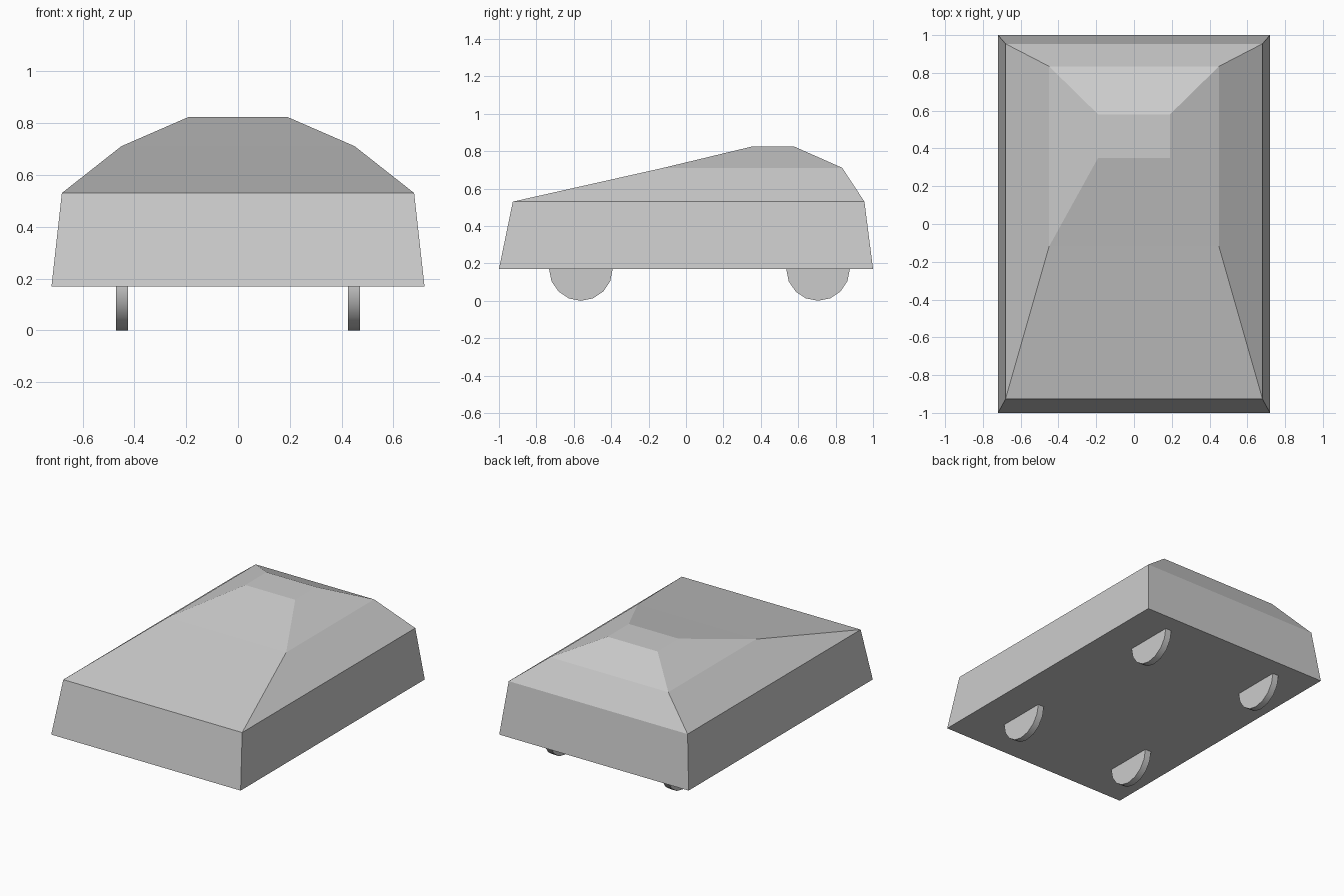
import bpy, bmesh, math

if "Cube" in bpy.data.objects:
    bpy.data.objects.remove(bpy.data.objects["Cube"])

# Body: stacked rectangular sections (half width, front y, back y, z)
sections = [
    (0.72, -1.0, 1.0, 0.17),
    (0.68, -0.926, 0.954, 0.53),
    (0.45, -0.12, 0.835, 0.711),
    (0.19, 0.35, 0.58, 0.824),
]
bm = bmesh.new()
rings = [[bm.verts.new(p) for p in ((-w, f, z), (w, f, z), (w, b, z), (-w, b, z))]
         for w, f, b, z in sections]
for lo, hi in zip(rings, rings[1:]):
    for i in range(4):
        j = (i + 1) % 4
        bm.faces.new((lo[i], lo[j], hi[j], hi[i]))
bm.faces.new(rings[0][::-1])
bm.faces.new(rings[-1])
mesh = bpy.data.meshes.new("car_body")
bm.to_mesh(mesh)
bm.free()
bpy.context.collection.objects.link(bpy.data.objects.new("car_body", mesh))


# Wheels: thin 16-sided discs, half sunk into the body
def wheel(name, x, y):
    bpy.ops.mesh.primitive_cylinder_add(vertices=16, radius=0.17, depth=0.046,
                                        location=(x, y, 0.17),
                                        rotation=(0, math.pi / 2, 0))
    bpy.context.object.name = name
    bpy.ops.object.shade_smooth_by_angle(angle=math.radians(40))


for side, x in (("left", -0.447), ("right", 0.447)):
    for end, y in (("front", -0.562), ("rear", 0.706)):
        wheel(f"{end}_{side}_wheel", x, y)
